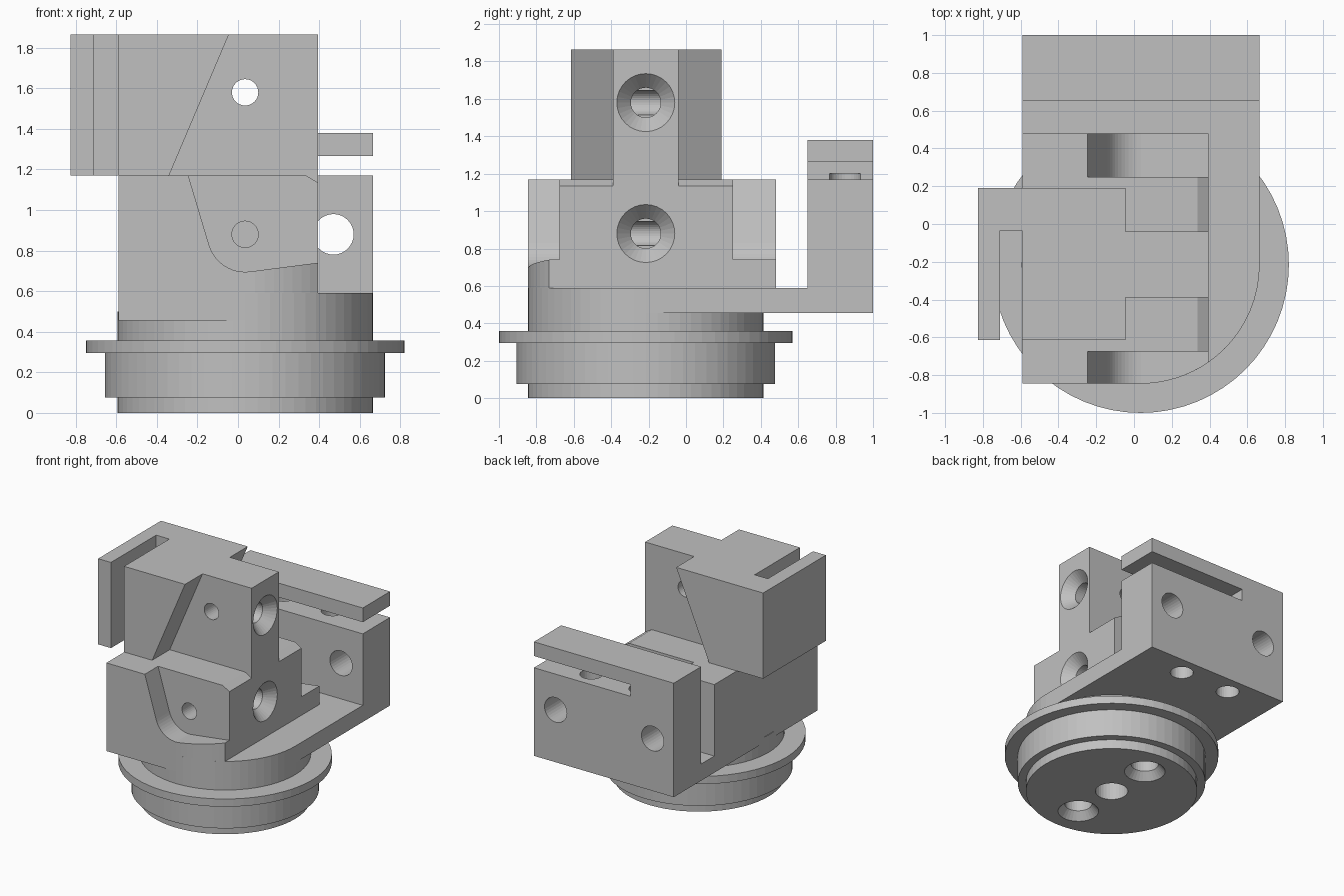
import bpy, bmesh, math
from mathutils import Vector, Matrix

cube = bpy.data.objects.get("Cube")
if cube:
    bpy.data.objects.remove(cube, do_unlink=True)

grey = bpy.data.materials.new("light_grey")
grey.use_nodes = True
colour = (0.53, 0.53, 0.53, 1)
grey.diffuse_color = colour
grey.node_tree.nodes["Principled BSDF"].inputs["Base Color"].default_value = colour

CX, CY, R = 0.035, -0.215, 0.63      # axis and radius of the round base
HOLE_Z = (0.88, 1.58)                # heights of the screw holes


def make(name, bm):
    bmesh.ops.recalc_face_normals(bm, faces=bm.faces)
    mesh = bpy.data.meshes.new(name)
    bm.to_mesh(mesh)
    bm.free()
    mesh.materials.append(grey)
    ob = bpy.data.objects.new(name, mesh)
    bpy.context.collection.objects.link(ob)
    return ob


def prism(name, pts, lo, hi, axis="z"):
    """Extrude an outline along z (xy points) or along y (xz points)."""
    bm = bmesh.new()
    place = (lambda a, b, c: (a, b, c)) if axis == "z" else (lambda a, b, c: (a, c, b))
    face = bm.faces.new([bm.verts.new(place(a, b, lo)) for a, b in pts])
    new = bmesh.ops.extrude_face_region(bm, geom=[face])["geom"]
    bmesh.ops.translate(bm, vec=place(0, 0, hi - lo),
                        verts=[v for v in new if isinstance(v, bmesh.types.BMVert)])
    return make(name, bm)


def box(name, x0, x1, y0, y1, z0, z1):
    return prism(name, [(x0, y0), (x1, y0), (x1, y1), (x0, y1)], z0, z1)


def lathe(name, profile, origin, direction=(0, 0, 1), seg=64):
    """Solid of revolution; profile is (radius, distance along direction)."""
    bm = bmesh.new()
    turn = Vector((0, 0, 1)).rotation_difference(Vector(direction)).to_matrix().to_4x4()
    rings = [[bm.verts.new((r * math.cos(2 * math.pi * i / seg),
                            r * math.sin(2 * math.pi * i / seg), h))
              for i in range(seg)] for r, h in profile]
    for a, b in zip(rings, rings[1:]):
        for i in range(seg):
            j = (i + 1) % seg
            bm.faces.new((a[i], a[j], b[j], b[i]))
    bm.faces.new(rings[0])
    bm.faces.new(rings[-1])
    bm.transform(Matrix.Translation(origin) @ turn)
    return make(name, bm)


def drill(r, origin, direction, length):
    return lathe("drill", [(r, 0), (r, length)], origin, direction, 32)


def countersink(r, big, cone, depth, origin, direction):
    slope = (big - r) / cone
    return lathe("countersink", [(big + slope * 0.05, -0.05), (r, cone), (r, depth)],
                 origin, direction, 32)


def combine(ob, tools, operation="DIFFERENCE"):
    for tool in tools:
        mod = ob.modifiers.new("cut", "BOOLEAN")
        mod.operation, mod.solver, mod.object = operation, "EXACT", tool
        bpy.context.view_layer.update()
        mesh = bpy.data.meshes.new_from_object(
            ob.evaluated_get(bpy.context.evaluated_depsgraph_get()))
        ob.modifiers.clear()
        ob.data = mesh
        bpy.data.objects.remove(tool, do_unlink=True)


def arc(cx, cy, r, a0, a1, n):
    return [(cx + r * math.cos(math.radians(a0 + (a1 - a0) * i / n)),
             cy + r * math.sin(math.radians(a0 + (a1 - a0) * i / n))) for i in range(n + 1)]


# Round stepped base with flange and underside holes
base = lathe("round_base", [(R, 0), (R, 0.075), (0.69, 0.075), (0.69, 0.295), (0.785, 0.295),
                            (0.785, 0.358), (R, 0.358), (R, 0.5)], (CX, CY, 0))
combine(base, [drill(0.12, (CX, CY, -0.1), (0, 0, 1), 0.5)] +
        [countersink(0.1, 0.15, 0.06, 0.4, (CX, CY + s * 0.38, 0), (0, 0, 1)) for s in (-1, 1)])

# Floor plate with one rounded corner
prism("floor_plate", [(-0.59, CY - R)] + arc(CX, CY, R, -90, 0, 16) + [(0.665, 0.65), (-0.59, 0.65)],
      0.455, 0.59)

# Rear clamp wall with side slot, cross holes and screw holes from below
wall = box("rear_wall", -0.59, 0.665, 0.65, 1.0, 0.455, 1.38)
combine(wall, [box("slot", -0.2, 0.8, 0.5, 1.1, 1.17, 1.265)] +
        [drill(0.1, (x, 0.5, 0.88), (0, 1, 0), 0.7) for x in (0.47, -0.4)] +
        [drill(0.085, (CX + s * 0.22, 0.85, 0.4), (0, 0, 1), 0.8) for s in (-1, 1)])

# Lower block with a curved recess on both faces
corner = -math.degrees(math.acos((0.395 - CX) / R))
block = prism("lower_block", [(-0.59, CY - R)] + arc(CX, CY, R, -90, corner, 8)
              + [(0.395, 0.48), (-0.59, 0.48)], 0.59, 1.17)
recess = ([(-0.26, 1.22), (-0.245, 1.17)] + arc(CX, 0.88, 0.185, 196, 277, 12)
          + [(0.395, 0.74), (0.5, 0.753), (0.5, 1.22)])
chamfer = [(0.335, 1.17), (0.395, 1.135), (0.45, 1.103), (0.45, 1.2), (0.335, 1.2)]
combine(block, [prism("recess", recess, a, b, "y") for a, b in ((-1, -0.675), (0.25, 0.6))] +
        [prism("chamfer", chamfer, a, b, "y") for a, b in ((-0.9, -0.39), (-0.04, 0.4))])

# Upper block: tapered wide head, slotted at one side, joined to a narrow post
head = prism("upper_block", [(-0.825, 1.17), (-0.34, 1.17), (-0.045, 1.865), (-0.825, 1.865)],
             -0.615, 0.19, "y")
combine(head, [box("post", -0.5, 0.395, -0.39, -0.04, 1.17, 1.865)], "UNION")
combine(head, [box("slot", -0.71, -0.592, -0.8, -0.035, 1.0, 2.0)])

# Countersunk screw holes meeting the cross holes
for ob, z in zip((block, head), HOLE_Z):
    combine(ob, [countersink(0.08, 0.155, 0.08, 0.36, (0.395, CY, z), (-1, 0, 0)),
                 drill(0.065, (CX, -1, z), (0, 1, 0), 1.6)])
